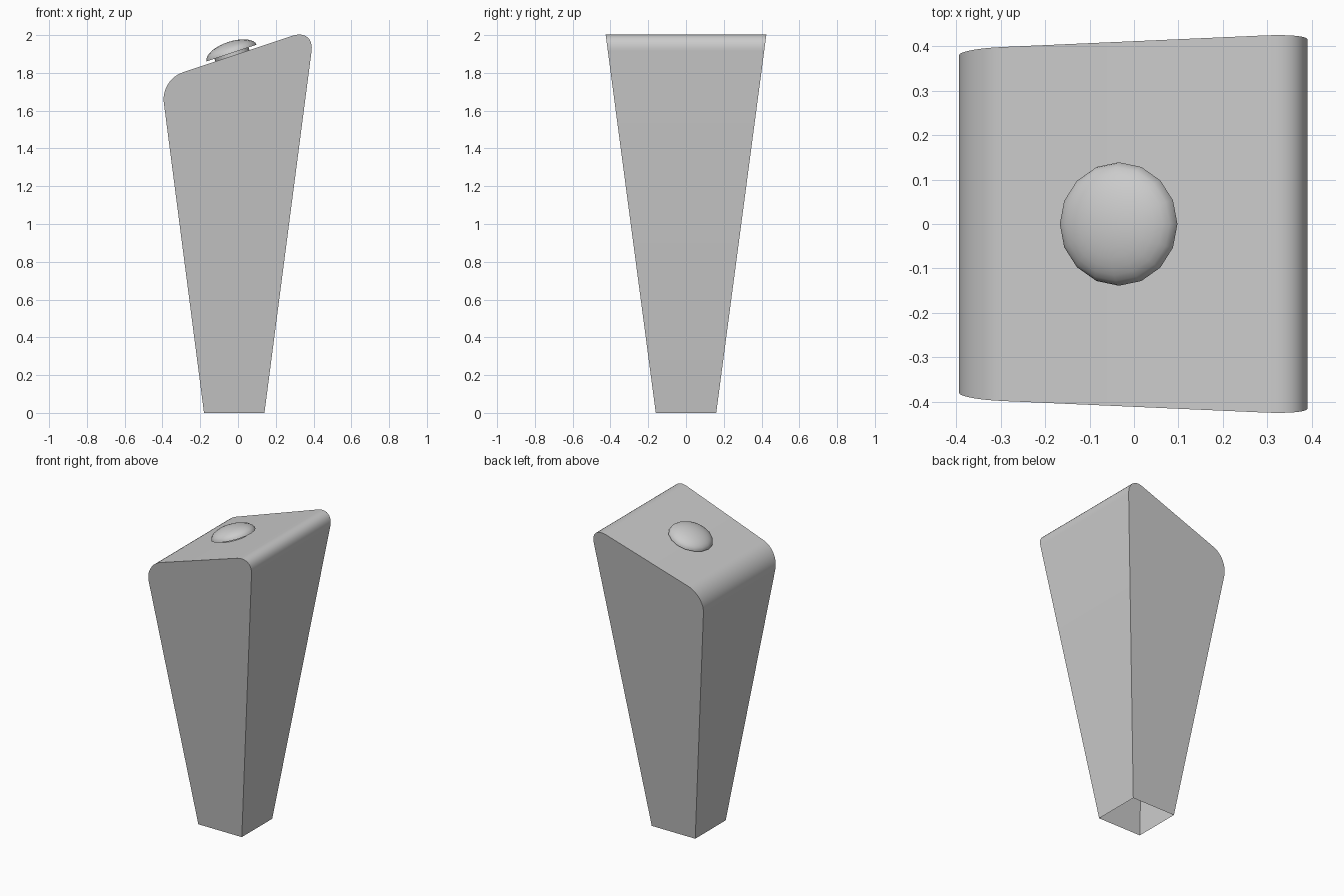
import bpy, bmesh, math
from mathutils import Matrix, Vector

if "Cube" in bpy.data.objects:
    bpy.data.objects.remove(bpy.data.objects["Cube"])


def finish(bm, name, angle=35):
    bmesh.ops.recalc_face_normals(bm, faces=bm.faces)
    mesh = bpy.data.meshes.new(name)
    bm.to_mesh(mesh)
    bm.free()
    obj = bpy.data.objects.new(name, mesh)
    bpy.context.collection.objects.link(obj)
    bpy.ops.object.select_all(action='DESELECT')
    obj.select_set(True)
    bpy.context.view_layer.objects.active = obj
    bpy.ops.object.shade_smooth_by_angle(angle=math.radians(angle))
    return obj


# Tapered leg: side profile widened with height, open at the bottom
profile = [(-0.18, 0), (0.14, 0), (0.405, 2.035), (-0.4085, 1.764)]
bm = bmesh.new()
front, back = [[bm.verts.new((x, s * (0.16 + 0.1325 * z), z)) for x, z in profile]
               for s in (-1, 1)]
bm.faces.new(front)
bm.faces.new(back[::-1])
for i in (1, 2, 3):
    j = (i + 1) % 4
    bm.faces.new((front[i], back[i], back[j], front[j]))
# Rounded upper corners
edges = [bm.edges.get((front[i], back[i])) for i in (2, 3)]
bmesh.ops.bevel(bm, geom=edges, offset=0.12, offset_type='OFFSET',
                segments=10, profile=0.5, affect='EDGES')
finish(bm, "tapered_leg")

# Button on the sloped top: low dome with a narrower neck below
R, H = 0.139, 0.061
points = [(0.095, -0.018), (0.095, 0.0)]
points += [(R * math.cos(a), H * math.sin(a))
           for a in (math.pi / 2 * i / 8 for i in range(9))]
bm = bmesh.new()
verts = [bm.verts.new((r, 0, z)) for r, z in points]
chain = [bm.edges.new(pair) for pair in zip(verts, verts[1:])]
bmesh.ops.spin(bm, geom=verts + chain, cent=(0, 0, 0), axis=(0, 0, 1),
               angle=2 * math.pi, steps=16)
bmesh.ops.remove_doubles(bm, verts=bm.verts, dist=1e-4)
slope = math.atan2(2.035 - 1.764, 0.405 + 0.4085)
bm.transform(Matrix.Translation(Vector((-0.034, 0, 1.905)))
             @ Matrix.Rotation(-slope, 4, 'Y'))
finish(bm, "top_button")
